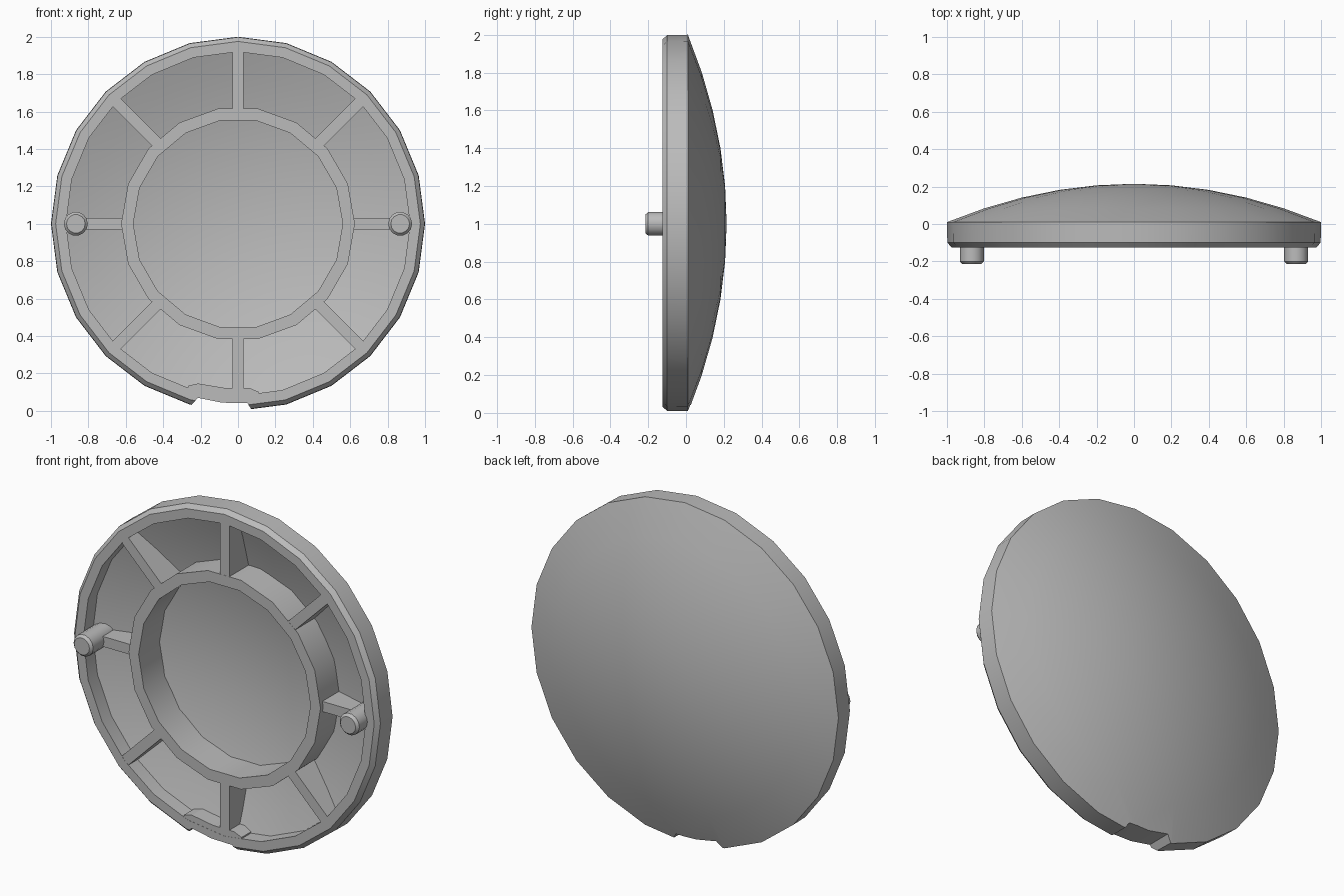
import bpy
import bmesh
from math import sin, cos, radians, tau
from mathutils import Vector, Matrix

if "Cube" in bpy.data.objects:
    bpy.data.objects.remove(bpy.data.objects["Cube"], do_unlink=True)

CENTRE = Vector((0, 0, 1))
FRONT = -0.125

grey = bpy.data.materials.new("plain grey")
grey.use_nodes = True
grey.diffuse_color = (0.5, 0.5, 0.5, 1)
grey.node_tree.nodes["Principled BSDF"].inputs["Base Color"].default_value = (0.5, 0.5, 0.5, 1)


def finish(name, bm):
    bmesh.ops.remove_doubles(bm, verts=bm.verts, dist=0.0001)
    bmesh.ops.recalc_face_normals(bm, faces=bm.faces)
    mesh = bpy.data.meshes.new(name)
    bm.to_mesh(mesh)
    bm.free()
    mesh.materials.append(grey)
    obj = bpy.data.objects.new(name, mesh)
    bpy.context.collection.objects.link(obj)
    return obj


def select(obj):
    bpy.ops.object.select_all(action='DESELECT')
    obj.select_set(True)
    bpy.context.view_layer.objects.active = obj


def smooth(obj):
    select(obj)
    bpy.ops.object.shade_smooth_by_angle(angle=radians(32))


def lathe(name, profile, sides, centre=CENTRE, closed=False):
    """Turn a (radius, y) profile about an axis along y."""
    bm = bmesh.new()
    verts = [bm.verts.new(centre + Vector((r, y, 0))) for r, y in profile]
    edges = [bm.edges.new(pair) for pair in zip(verts, verts[1:])]
    if closed:
        edges.append(bm.edges.new((verts[-1], verts[0])))
    bmesh.ops.spin(bm, geom=verts + edges, cent=centre, axis=(0, 1, 0),
                   angle=tau, steps=sides, use_merge=True)
    return finish(name, bm)


def prism(name, points, offset, matrix=Matrix()):
    """Extrude a flat outline by an offset."""
    bm = bmesh.new()
    face = bm.faces.new([bm.verts.new(p) for p in points])
    new = bmesh.ops.extrude_face_region(bm, geom=[face], use_keep_orig=True)["geom"]
    bmesh.ops.translate(bm, vec=offset,
                        verts=[v for v in new if isinstance(v, bmesh.types.BMVert)])
    bm.transform(matrix)
    return finish(name, bm)


def polar(radius, degrees, y):
    """Point at an angle measured from straight down, towards +x."""
    a = radians(degrees)
    return CENTRE + Vector((radius * sin(a), y, -radius * cos(a)))


def dome(r):
    return 0.215 - 0.205 * r * r


# Hollow domed shell with a chamfered rim
steps = [0, 0.2, 0.4, 0.6, 0.8]
inside = [(r, dome(r) - 0.08) for r in steps + [0.92]]
rim = [(0.92, FRONT), (0.975, FRONT), (0.998, -0.1), (1, dome(1))]
outside = [(r, dome(r)) for r in reversed(steps)]
shell = lathe("domed_shell", inside + rim + outside, 24)

# Finger notch through the bottom of the rim
outline = [polar(1.1, -17, -0.5), polar(0.955, -13, -0.5), polar(0.96, -5, -0.5),
           polar(0.96, 3, -0.5), polar(1.1, 7, -0.5)]
cutter = prism("notch_cutter", outline, (0, 1, 0))
cutter.hide_render = True
cut = shell.modifiers.new("notch", 'BOOLEAN')
cut.operation = 'DIFFERENCE'
cut.solver = 'EXACT'
cut.object = cutter
select(shell)
bpy.ops.object.modifier_apply(modifier=cut.name)
bpy.data.objects.remove(cutter, do_unlink=True)
smooth(shell)

# Thickened wall behind the notch
y = FRONT + 0.001
outline = [polar(0.935, -17, y), polar(0.905, -17, y), polar(0.88, -14, y),
           polar(0.88, -5, y), polar(0.88, 4, y), polar(0.905, 7, y),
           polar(0.935, 7, y), polar(0.94, -5, y)]
prism("notch_wall", outline, (0, 0.125, 0))

# Inner ring
smooth(lathe("inner_ring", [(0.56, FRONT), (0.625, FRONT), (0.625, 0.09), (0.56, 0.09)],
             18, closed=True))

# Radial ribs; the two that meet the pins are set lower
for i in range(8):
    front = -0.1 if i % 4 == 0 else FRONT + 0.001
    points = [(0.585, -0.03, front), (0.94, -0.03, front),
              (0.94, -0.03, 0), (0.585, -0.03, 0.1)]
    points = [(x, depth, z) for x, z, depth in points]
    turn = Matrix.Translation(CENTRE) @ Matrix.Rotation(i * tau / 8, 4, 'Y')
    prism(f"rib_{i + 1}", points, (0, 0, 0.06), turn)

# Locating pins
for side, x in (("left", 0.867), ("right", -0.867)):
    smooth(lathe(f"{side}_pin", [(0, -0.215), (0.05, -0.215), (0.064, -0.2),
                                 (0.064, 0), (0, 0)], 14, Vector((x, 0, 1))))
